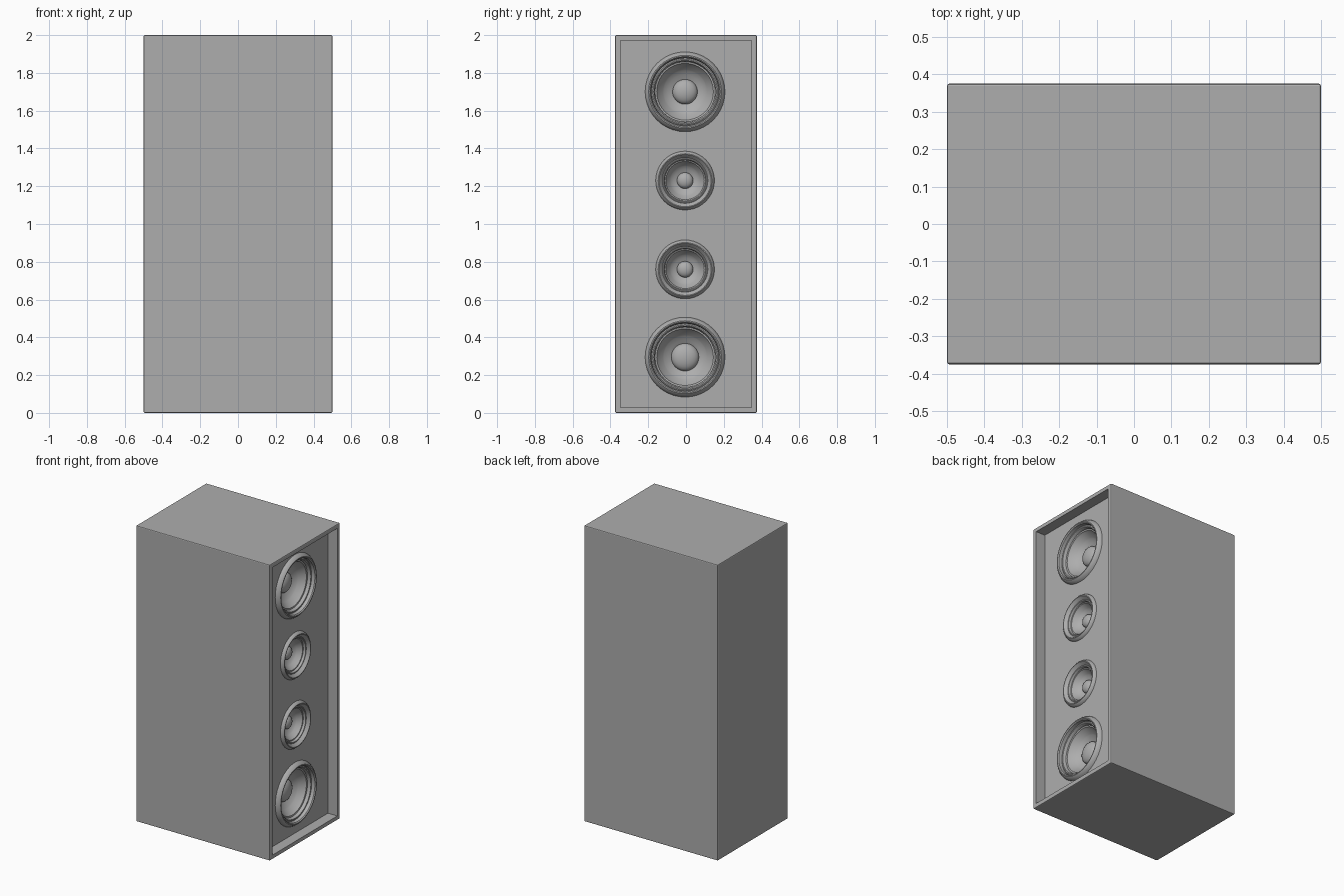
import bpy, bmesh, math
from mathutils import Matrix, Vector

default = bpy.data.objects.get("Cube")
if default:
    bpy.data.objects.remove(default, do_unlink=True)

W, D, H = 1.0, 0.75, 2.0      # cabinet size
RIM, RECESS = 0.028, 0.07     # border width and depth of the baffle
BAFFLE_X = W / 2 - RECESS
CENTRE_Y = -0.005

grey = bpy.data.materials.new("mid_grey")
grey.use_nodes = True
grey.diffuse_color = (0.42, 0.42, 0.42, 1)
grey.node_tree.nodes["Principled BSDF"].inputs["Base Color"].default_value = (0.42, 0.42, 0.42, 1)


def make_object(name, bm):
    mesh = bpy.data.meshes.new(name)
    bmesh.ops.recalc_face_normals(bm, faces=bm.faces)
    bm.to_mesh(mesh)
    bm.free()
    mesh.materials.append(grey)
    obj = bpy.data.objects.new(name, mesh)
    bpy.context.collection.objects.link(obj)
    return obj


def box(name, size, centre, bevel=0.0):
    bm = bmesh.new()
    bmesh.ops.create_cube(bm, size=1, matrix=Matrix.Translation(centre) @ Matrix.Diagonal((*size, 1)))
    if bevel:
        bmesh.ops.bevel(bm, geom=bm.edges[:], offset=bevel, segments=2, profile=0.5, affect="EDGES")
    return make_object(name, bm)


def select_only(obj):
    bpy.ops.object.select_all(action="DESELECT")
    obj.select_set(True)
    bpy.context.view_layer.objects.active = obj


def cut(target, cutter):
    mod = target.modifiers.new("cut", "BOOLEAN")
    mod.operation, mod.solver, mod.object = "DIFFERENCE", "EXACT", cutter
    select_only(target)
    bpy.ops.object.modifier_apply(modifier=mod.name)
    bpy.data.objects.remove(cutter, do_unlink=True)


# Driver profile as (radius, height above the baffle): flange, surround, cone
FLANGE = [(0.212, -0.002), (0.209, 0.008), (0.200, 0.022), (0.193, 0.028), (0.187, 0.028), (0.181, 0.022)]
CONE = [(0.178, 0.0), (0.172, 0.003), (0.166, 0.002), (0.161, -0.006), (0.159, -0.018),
        (0.150, -0.020), (0.146, -0.028), (0.118, -0.058), (0.112, -0.064), (0.090, -0.078)]


def driver(name, z, scale, narrow, cap):
    """Turn the profile around an axis along x, ending in a domed dust cap."""
    points = [(r * scale, h * scale) for r, h in FLANGE]
    points += [(r * scale * narrow, h * scale) for r, h in CONE]
    points.append((cap, -0.088 * scale))
    for i in range(7):
        a = i / 6 * math.pi / 2
        points.append((cap * math.cos(a), (-0.082 + 0.036 * math.sin(a)) * scale))
    bm = bmesh.new()
    centre = Vector((BAFFLE_X, CENTRE_Y, z))
    verts = [bm.verts.new(centre + Vector((h, 0, r))) for r, h in points]
    edges = [bm.edges.new(pair) for pair in zip(verts, verts[1:])]
    bmesh.ops.spin(bm, geom=verts + edges, cent=centre, axis=(1, 0, 0),
                   angle=math.tau, steps=40, use_duplicate=False)
    bmesh.ops.remove_doubles(bm, verts=bm.verts[:], dist=0.0003)
    bmesh.ops.recalc_face_normals(bm, faces=bm.faces)
    # Keep the open shell facing outwards
    if max(bm.faces, key=lambda f: f.calc_center_median().x).normal.x < 0:
        bmesh.ops.reverse_faces(bm, faces=bm.faces[:])
    mesh = bpy.data.meshes.new(name)
    bm.to_mesh(mesh)
    bm.free()
    mesh.materials.append(grey)
    obj = bpy.data.objects.new(name, mesh)
    bpy.context.collection.objects.link(obj)
    select_only(obj)
    bpy.ops.object.shade_smooth_by_angle(angle=math.radians(35))


def hole_cutter(z, radius):
    bm = bmesh.new()
    place = Matrix.Translation((BAFFLE_X, CENTRE_Y, z)) @ Matrix.Rotation(math.pi / 2, 4, "Y")
    bmesh.ops.create_cone(bm, cap_ends=True, segments=40, radius1=radius, radius2=radius,
                          depth=0.24, matrix=place)
    return make_object("hole_cutter", bm)


# Cabinet with a recessed baffle on its right side
cabinet = box("cabinet", (W, D, H), (0, 0, H / 2), bevel=0.006)
cut(cabinet, box("recess_cutter", (RECESS * 2, D - 2 * RIM, H - 2 * RIM), (W / 2, 0, H / 2)))

# Two large drivers at the ends, two small ones between
drivers = [("top_large_driver", 1.70, 1.0, 1.0, 0.066),
           ("upper_small_driver", 1.23, 0.737, 0.92, 0.043),
           ("lower_small_driver", 0.76, 0.737, 0.92, 0.043),
           ("bottom_large_driver", 0.295, 1.0, 1.0, 0.073)]
for name, z, scale, narrow, cap in drivers:
    cut(cabinet, hole_cutter(z, 0.195 * scale))
    driver(name, z, scale, narrow, cap)
